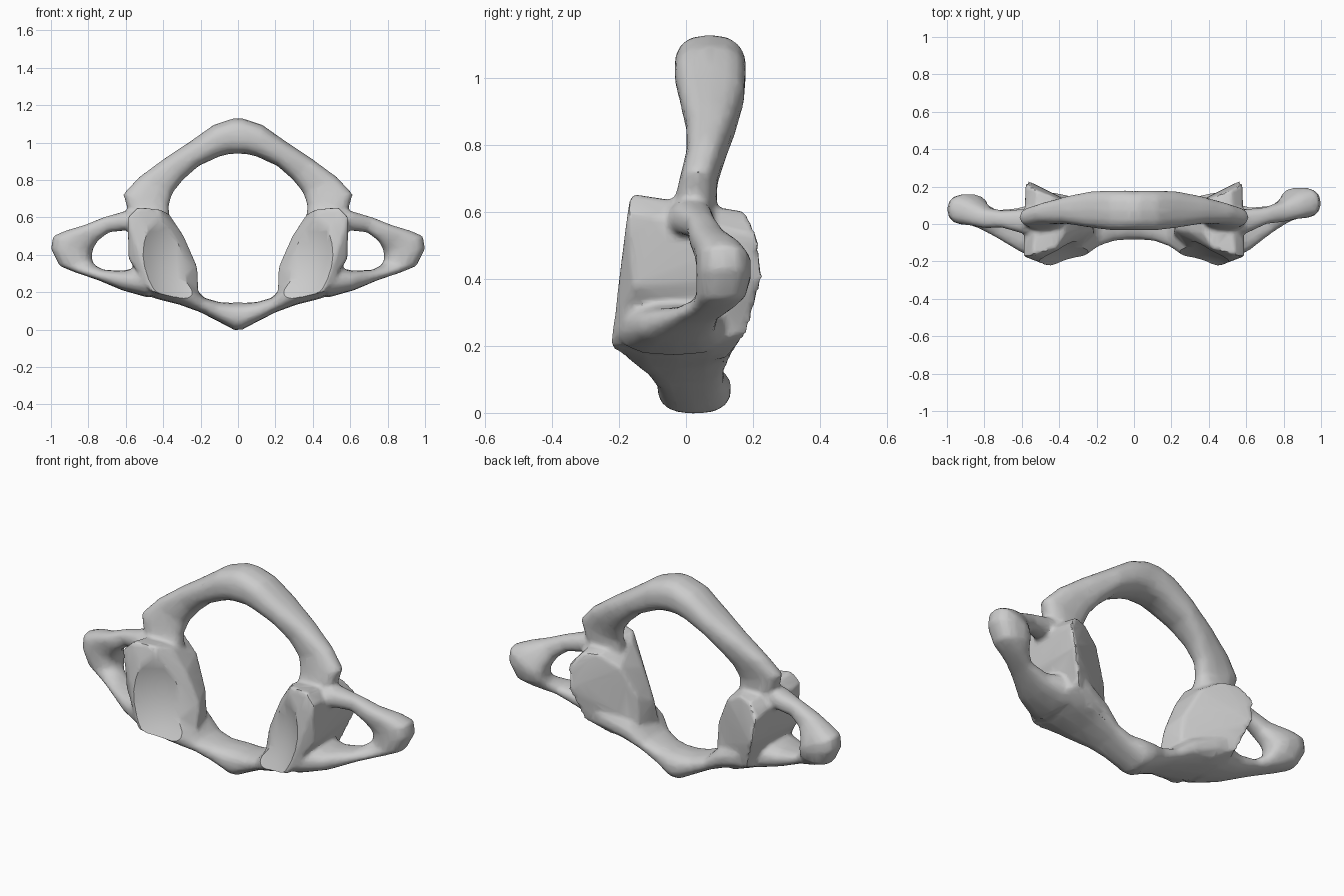
import bpy, bmesh, math

if "Cube" in bpy.data.objects:
    bpy.data.objects.remove(bpy.data.objects["Cube"])

bm = bmesh.new()
SIDES = 14


def loft(stations, side, bend=0.0):
    """Bar through stations (outer x, outer z, inner x, inner z, y front, y back)."""
    rings = []
    for ox, oz, ix, iz, y0, y1 in stations:
        ring = []
        for i in range(SIDES):
            a = 2 * math.pi * i / SIDES
            c, s = math.cos(a), math.sin(a)
            u = math.copysign(abs(c) ** 0.8, c)
            v = math.copysign(abs(s) ** 0.8, s)
            x = (ox + ix) / 2 + u * (ox - ix) / 2
            z = (oz + iz) / 2 + u * (oz - iz) / 2
            y = (y0 + y1) / 2 + v * (y1 - y0) / 2
            if side < 0:
                y -= bend * min(1, max(0, (x - 0.6) / 0.2))
            ring.append(bm.verts.new((side * x, y, z)))
        rings.append(ring)
    faces = [bm.faces.new(rings[0]), bm.faces.new(rings[-1][::-1])]
    for a, b in zip(rings, rings[1:]):
        for i in range(SIDES):
            j = (i + 1) % SIDES
            faces.append(bm.faces.new((a[i], b[i], b[j], a[j])))
    bmesh.ops.recalc_face_normals(bm, faces=faces)


def hull(points, side):
    """Closed faceted block around points."""
    part = bmesh.new()
    for x, y, z in points:
        part.verts.new((side * x, y, z))
    bmesh.ops.convex_hull(part, input=part.verts[:])
    loose = [v for v in part.verts if not v.link_faces]
    bmesh.ops.delete(part, geom=loose, context='VERTS')
    bmesh.ops.recalc_face_normals(part, faces=part.faces[:])
    tmp = bpy.data.meshes.new("part")
    part.to_mesh(tmp)
    part.free()
    bm.from_mesh(tmp)
    bpy.data.meshes.remove(tmp)


upper_arch = [
    (-0.02, 1.13, -0.02, 0.94, -0.035, 0.175),
    (0.03, 1.128, 0.05, 0.938, -0.035, 0.18),
    (0.13, 1.095, 0.10, 0.925, -0.035, 0.18),
    (0.25, 1.01, 0.21, 0.875, -0.02, 0.175),
    (0.40, 0.91, 0.295, 0.80, 0.0, 0.15),
    (0.53, 0.815, 0.35, 0.73, 0.0, 0.12),
    (0.615, 0.725, 0.37, 0.66, -0.02, 0.095),
    (0.57, 0.58, 0.36, 0.56, -0.05, 0.09),
]
lower_arch = [
    (-0.02, -0.005, -0.02, 0.145, -0.085, 0.135),
    (0.03, 0.004, 0.03, 0.143, -0.085, 0.135),
    (0.11, 0.045, 0.10, 0.147, -0.09, 0.115),
    (0.20, 0.092, 0.18, 0.17, -0.12, 0.115),
    (0.31, 0.132, 0.27, 0.26, -0.19, 0.14),
    (0.44, 0.165, 0.41, 0.33, -0.22, 0.17),
    (0.52, 0.20, 0.50, 0.36, -0.20, 0.17),
]
# side wing: runs out along the top, round the tip and back underneath
wing = [
    (0.48, 0.64, 0.48, 0.50, -0.06, 0.08),
    (0.60, 0.635, 0.60, 0.53, -0.05, 0.08),
    (0.72, 0.60, 0.69, 0.52, 0.0, 0.09),
    (0.82, 0.56, 0.75, 0.475, 0.01, 0.12),
    (0.92, 0.53, 0.775, 0.43, 0.025, 0.17),
    (0.99, 0.50, 0.78, 0.40, 0.03, 0.195),
    (1.0, 0.43, 0.78, 0.38, 0.03, 0.195),
    (0.955, 0.34, 0.775, 0.36, 0.03, 0.18),
    (0.87, 0.305, 0.765, 0.345, 0.01, 0.15),
    (0.75, 0.265, 0.72, 0.32, -0.05, 0.10),
    (0.62, 0.21, 0.62, 0.315, -0.14, 0.09),
    (0.48, 0.17, 0.48, 0.34, -0.21, 0.13),
]
# thick block with a joint face at front and back
side_block = [
    (0.37, -0.05, 0.62), (0.42, -0.13, 0.645), (0.54, -0.165, 0.655),
    (0.59, -0.175, 0.60), (0.585, -0.155, 0.38), (0.46, -0.225, 0.20),
    (0.35, -0.22, 0.18), (0.21, -0.07, 0.16), (0.215, -0.03, 0.33),
    (0.29, -0.04, 0.50), (0.58, 0.215, 0.53), (0.565, 0.23, 0.40),
    (0.50, 0.18, 0.23), (0.38, 0.12, 0.16), (0.24, 0.07, 0.24),
    (0.25, 0.07, 0.38), (0.33, 0.11, 0.54), (0.44, 0.15, 0.605),
    (0.52, 0.18, 0.60),
]
for side in (1, -1):
    loft(upper_arch, side)
    loft(lower_arch, side)
    loft(wing, side, bend=0.035)
    hull(side_block, side)

mesh = bpy.data.meshes.new("ring_bone")
bm.to_mesh(mesh)
bm.free()
bone = bpy.data.objects.new("ring_bone", mesh)
bpy.context.collection.objects.link(bone)

# fuse the parts into one skin
fuse = bone.modifiers.new("fuse", 'REMESH')
fuse.mode = 'VOXEL'
fuse.voxel_size = 0.012
soft = bone.modifiers.new("soft", 'SMOOTH')
soft.factor = 0.5
soft.iterations = 4
thin = bone.modifiers.new("thin", 'DECIMATE')
thin.ratio = 0.2

# hollow the front joint faces
cutters = []
for side in (1, -1):
    bpy.ops.mesh.primitive_uv_sphere_add(
        segments=48, ring_count=24, radius=0.42,
        location=(side * 0.22, -0.50, 0.46), scale=(1, 1, 1.15))
    cutter = bpy.context.object
    cutter.name = "joint_hollow_cutter"
    cutter.hide_render = True
    cutters.append(cutter)
    cut = bone.modifiers.new("hollow", 'BOOLEAN')
    cut.operation = 'DIFFERENCE'
    cut.object = cutter

bpy.ops.object.select_all(action='DESELECT')
bone.select_set(True)
bpy.context.view_layer.objects.active = bone
bpy.ops.object.convert(target='MESH')
for cutter in cutters:
    bpy.data.objects.remove(cutter)
bpy.ops.object.shade_smooth_by_angle(angle=math.radians(35))
